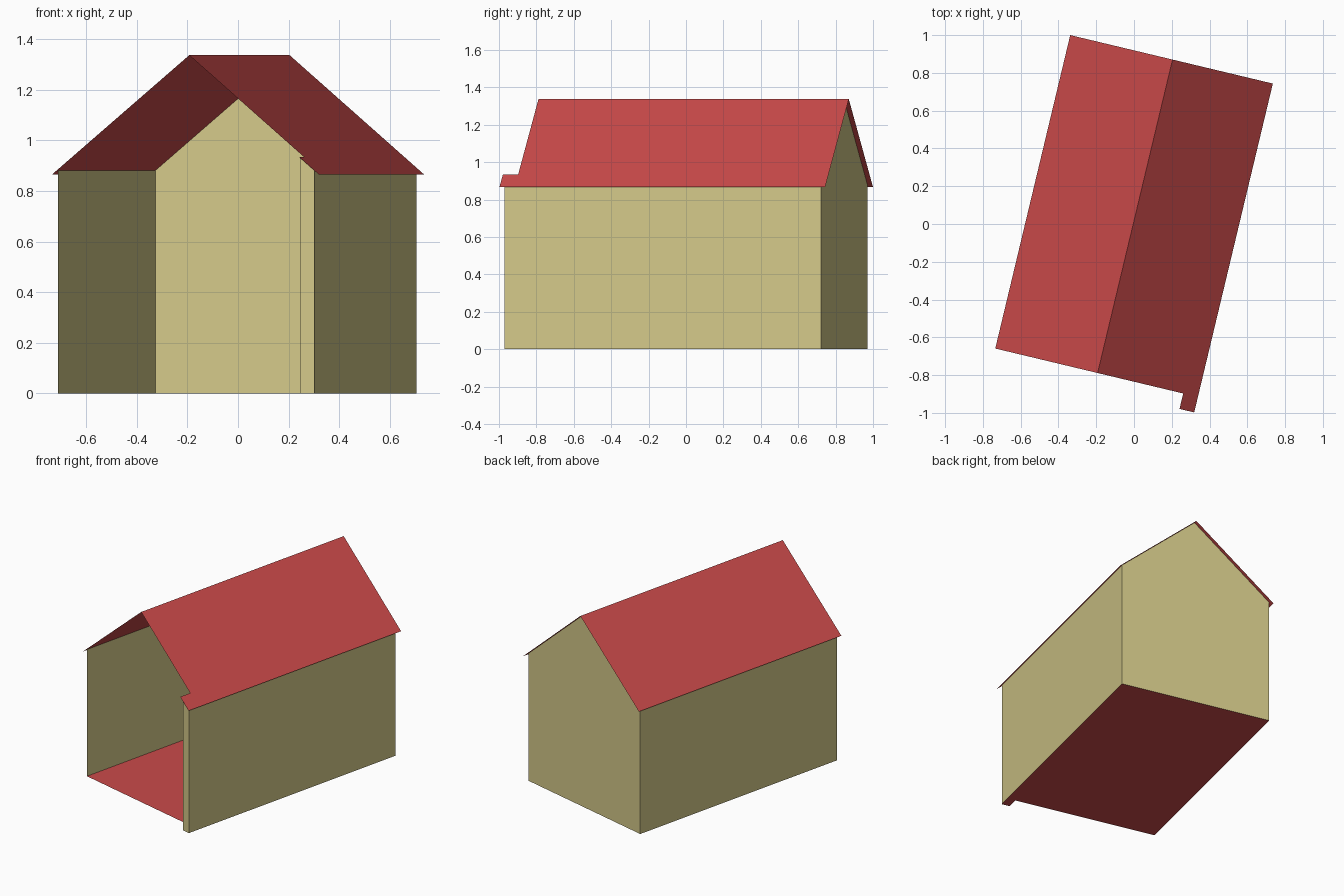
import bpy, math

old = bpy.data.objects.get("Cube")
if old:
    bpy.data.objects.remove(old, do_unlink=True)

TURN = math.radians(-13.45)
RIDGE_X, RIDGE_Z, EAVE_Z = -0.004, 1.337, 0.866
EAVE_L, EAVE_R = -0.561, 0.542            # roof edges across the house
ROOF_BACK, ROOF_FRONT, ROOF_TIP = 0.894, -0.812, -0.896
WALL_L, WALL_R, POST_X = -0.543, 0.519, 0.462
BACK, FRONT, TIP = 0.867, -0.792, -0.874


def material(name, color):
    m = bpy.data.materials.new(name)
    m.use_nodes = True
    m.diffuse_color = (*color, 1)
    m.node_tree.nodes["Principled BSDF"].inputs["Base Color"].default_value = (*color, 1)
    return m


red = material("roof red", (0.59, 0.068, 0.068))
cream = material("wall cream", (0.65, 0.58, 0.25))


def roof_z(x):
    """Height of the roof slope above x."""
    eave = EAVE_L if x < RIDGE_X else EAVE_R
    return RIDGE_Z + (EAVE_Z - RIDGE_Z) * (x - RIDGE_X) / (eave - RIDGE_X)


def sheet(name, points, mat):
    """One flat panel, turned with the house."""
    mesh = bpy.data.meshes.new(name)
    mesh.from_pydata(points, [], [list(range(len(points)))])
    mesh.materials.append(mat)
    obj = bpy.data.objects.new(name, mesh)
    obj.rotation_euler.z = TURN
    bpy.context.collection.objects.link(obj)
    return obj


def wall(name, path):
    """Vertical panel along a ground path, topped by the roof slope."""
    low = [(path[0][0], path[0][1], 0), (path[-1][0], path[-1][1], 0)]
    top = [(x, y, roof_z(x)) for x, y in reversed(path)]
    return sheet(name, low + top, cream)


def slope(name, outline):
    return sheet(name, [(x, y, roof_z(x)) for x, y in outline], red)


# Roof slopes, the left one on +x with a small tab over the corner post
slope("roof_left", [(RIDGE_X, ROOF_FRONT), (POST_X, ROOF_FRONT), (POST_X, ROOF_TIP),
                    (EAVE_R, ROOF_TIP), (EAVE_R, ROOF_BACK), (RIDGE_X, ROOF_BACK)])
slope("roof_right", [(EAVE_L, ROOF_FRONT), (RIDGE_X, ROOF_FRONT),
                     (RIDGE_X, ROOF_BACK), (EAVE_L, ROOF_BACK)])

# Walls, with the front left open
wall("wall_left", [(WALL_R, TIP), (WALL_R, BACK)])
wall("wall_back", [(WALL_R, BACK), (RIDGE_X, BACK), (WALL_L, BACK)])
wall("wall_right", [(WALL_L, BACK), (WALL_L, FRONT)])
wall("corner_post_front", [(POST_X, TIP), (WALL_R, TIP)])
wall("corner_post_return", [(POST_X, FRONT), (POST_X, TIP)])

# Floor
plan = [(WALL_L, FRONT), (WALL_L, BACK), (WALL_R, BACK), (WALL_R, TIP),
        (POST_X, TIP), (POST_X, FRONT)]
sheet("floor", [(x, y, 0) for x, y in plan], red)
